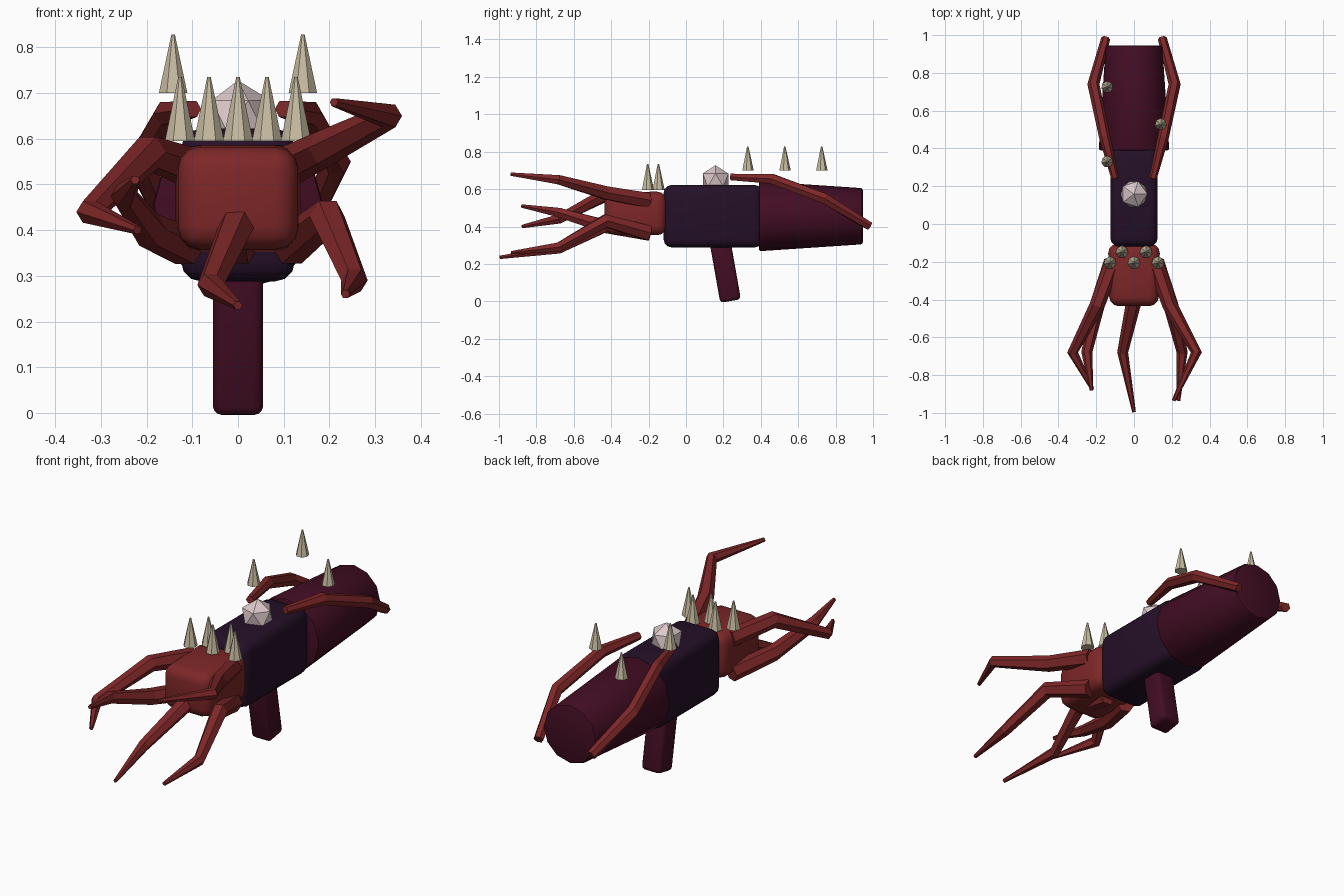
import bpy, bmesh, math
from mathutils import Vector, Matrix

if "Cube" in bpy.data.objects:
    bpy.data.objects.remove(bpy.data.objects["Cube"])


def material(name, rgb):
    m = bpy.data.materials.new(name)
    m.diffuse_color = (*rgb, 1)
    m.use_nodes = True
    m.node_tree.nodes["Principled BSDF"].inputs["Base Color"].default_value = m.diffuse_color
    return m


RED = material("flesh red", (0.21, 0.02, 0.021))
MAROON = material("dark maroon", (0.055, 0.004, 0.017))
NAVY = material("dark violet", (0.018, 0.005, 0.021))
BONE = material("bone", (0.58, 0.51, 0.36))
PALE = material("pale pink", (0.72, 0.58, 0.59))


def finish(name, bm, mat, smooth=None):
    bmesh.ops.recalc_face_normals(bm, faces=bm.faces[:])
    me = bpy.data.meshes.new(name)
    bm.to_mesh(me)
    bm.free()
    me.materials.append(mat)
    ob = bpy.data.objects.new(name, me)
    bpy.context.collection.objects.link(ob)
    if smooth:
        bpy.ops.object.select_all(action='DESELECT')
        ob.select_set(True)
        bpy.context.view_layer.objects.active = ob
        bpy.ops.object.shade_smooth_by_angle(angle=math.radians(smooth))
    return ob


def rounded_box(name, size, centre, mat, bevel, segs=3, taper=1.0, tilt=0.0):
    """Bevelled box; the -y end is scaled by taper, the whole is tilted about x."""
    bm = bmesh.new()
    bmesh.ops.create_cube(bm, size=1)
    for v in bm.verts:
        k = taper if v.co.y < 0 else 1
        v.co = Vector((v.co.x * size[0] * k, v.co.y * size[1], v.co.z * size[2] * k))
    bmesh.ops.bevel(bm, geom=bm.edges[:], offset=bevel, segments=segs,
                    profile=0.5, affect='EDGES')
    bm.transform(Matrix.Translation(centre) @ Matrix.Rotation(tilt, 4, 'X'))
    return finish(name, bm, mat, 40)


def tube(name, path, radii, mat, sides=6):
    """Faceted tapering limb along a bent path."""
    pts = [Vector(p) for p in path]
    bm = bmesh.new()
    rings = []
    for i, p in enumerate(pts):
        a = (p - pts[i - 1]).normalized() if i else Vector()
        b = (pts[i + 1] - p).normalized() if i < len(pts) - 1 else Vector()
        t = (a + b).normalized()
        u = t.cross(Vector((0, 0, 1))).normalized()
        w = u.cross(t)
        rings.append([bm.verts.new(p + radii[i] * (u * math.cos(k * math.tau / sides)
                                                   + w * math.sin(k * math.tau / sides)))
                      for k in range(sides)])
    for r, s in zip(rings, rings[1:]):
        for k in range(sides):
            n = (k + 1) % sides
            bm.faces.new((r[k], r[n], s[n], s[k]))
    bm.faces.new(rings[0])
    bm.faces.new(rings[-1])
    return finish(name, bm, mat)


def spike(name, x, y, z, height, radius):
    bm = bmesh.new()
    bmesh.ops.create_cone(bm, cap_ends=True, segments=7, radius1=radius,
                          radius2=0.004, depth=height)
    bm.transform(Matrix.Translation((x, y, z + height / 2)))
    return finish(name, bm, BONE)


# Main body and grip
rounded_box("body", (0.25, 0.53, 0.335), (0, 0.145, 0.455), NAVY, 0.045)
rounded_box("grip", (0.11, 0.112, 0.36), (0, 0.207, 0.179), MAROON, 0.02,
            tilt=math.radians(10))

# Tapered rear barrel lying along y
bm = bmesh.new()
bmesh.ops.create_cone(bm, cap_ends=True, segments=12, radius1=0.187,
                      radius2=0.15, depth=0.555)
rims = [e for e in bm.edges if abs(e.verts[0].co.z - e.verts[1].co.z) < 1e-4]
bmesh.ops.bevel(bm, geom=rims, offset=0.01, segments=2, profile=0.5, affect='EDGES')
bm.transform(Matrix.Translation((0, 0.6675, 0.455)) @ Matrix.Rotation(-math.pi / 2, 4, 'X'))
finish("rear_barrel", bm, MAROON, 35)

# Palm at the front
rounded_box("palm", (0.275, 0.33, 0.235), (0, -0.27, 0.47), RED, 0.05, taper=0.95)

# Five bent claws: base, two joints, tip
claws = {
    "upper_right": [(0.11, -0.2, 0.54), (0.19, -0.43, 0.58), (0.33, -0.68, 0.65), (0.21, -0.935, 0.68)],
    "upper_left": [(-0.11, -0.2, 0.54), (-0.195, -0.43, 0.57), (-0.325, -0.68, 0.44), (-0.22, -0.875, 0.40)],
    "lower_right": [(0.115, -0.2, 0.365), (0.195, -0.43, 0.43), (0.255, -0.68, 0.29), (0.235, -0.935, 0.26)],
    "lower_left": [(-0.115, -0.2, 0.365), (-0.195, -0.43, 0.40), (-0.25, -0.68, 0.475), (-0.225, -0.88, 0.51)],
    "lower_middle": [(0, -0.2, 0.365), (-0.005, -0.43, 0.405), (-0.06, -0.68, 0.28), (0, -0.995, 0.235)],
}
for name, path in claws.items():
    tube("claw_" + name, path, (0.045, 0.04, 0.029, 0.01), RED)

# Two tendrils gripping the barrel
for side, label in ((1, "right"), (-1, "left")):
    path = [(side * 0.1, 0.24, 0.665), (side * 0.155, 0.46, 0.655),
            (side * 0.215, 0.74, 0.55), (side * 0.15, 0.982, 0.402)]
    tube("tendril_" + label, path, (0.02, 0.03, 0.032, 0.024), RED)

# Row of spikes on the knuckles
for i in range(5):
    spike(f"knuckle_spike_{i + 1}", (i - 2) * 0.0635, -0.148 if i % 2 else -0.205,
          0.595, 0.14, 0.034)

# Spikes hovering over the barrel
for i, y in enumerate((0.33, 0.528, 0.725)):
    spike(f"back_spike_{i + 1}", 0.142 if i == 1 else -0.142, y, 0.70, 0.128, 0.032)

# Faceted crystal on top
bm = bmesh.new()
bmesh.ops.create_icosphere(bm, subdivisions=1, radius=0.08)
bm.transform(Matrix.Translation((0, 0.158, 0.648)))
finish("crystal", bm, PALE)
